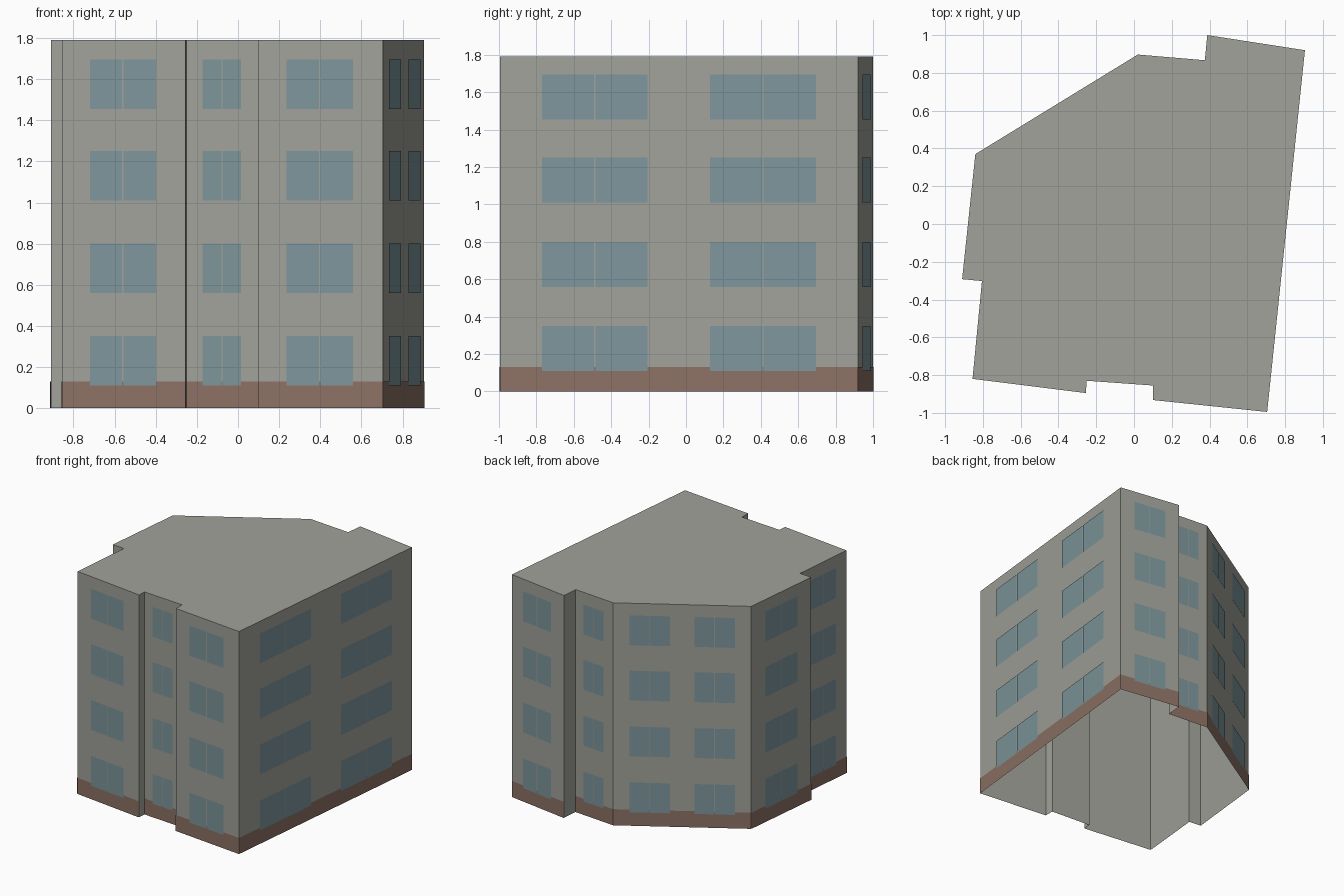
import bpy
from mathutils import Vector

if "Cube" in bpy.data.objects:
    bpy.data.objects.remove(bpy.data.objects["Cube"], do_unlink=True)

HEIGHT = 1.79
BASE_TOP = 0.13
SILLS = (0.11, 0.56, 1.01, 1.455)
WINDOW_HEIGHT = 0.24
MULLION = 0.006

# Footprint, clockwise from above
OUTLINE = [Vector(p) for p in (
    (-0.84, 0.37), (0.02, 0.897), (0.375, 0.867), (0.388, 1.0),
    (0.905, 0.92), (0.705, -0.995), (0.10, -0.932), (0.10, -0.855),
    (-0.25, -0.83), (-0.255, -0.895), (-0.855, -0.82), (-0.805, -0.302),
    (-0.91, -0.292))]


def material(name, rgb):
    mat = bpy.data.materials.new(name)
    mat.use_nodes = True
    mat.diffuse_color = (*rgb, 1)
    bsdf = mat.node_tree.nodes["Principled BSDF"]
    bsdf.inputs["Base Color"].default_value = (*rgb, 1)
    bsdf.inputs["Roughness"].default_value = 0.9
    return mat


def add_mesh(name, verts, faces, mat):
    mesh = bpy.data.meshes.new(name)
    mesh.from_pydata(verts, [], faces)
    mesh.materials.append(mat)
    obj = bpy.data.objects.new(name, mesh)
    bpy.context.collection.objects.link(obj)
    return obj


def add_panels(name, quads, mat):
    verts = [v for quad in quads for v in quad]
    faces = [tuple(range(i, i + 4)) for i in range(0, len(verts), 4)]
    return add_mesh(name, verts, faces, mat)


def wall_panel(a, b, start, end, low, high, offset):
    """Outward facing rectangle on wall a-b, between two distances along it."""
    along = (b - a).normalized()
    out = Vector((-along.y, along.x)) * offset
    p, q = a + along * start + out, a + along * end + out
    return [(*q, low), (*p, low), (*p, high), (*q, high)]


concrete = material("grey concrete", (0.36, 0.36, 0.325))
brick = material("brown base", (0.265, 0.168, 0.13))
glass = material("blue grey glass", (0.205, 0.305, 0.33))

# Walls and flat roof, open underneath
n = len(OUTLINE)
verts = [(*p, z) for z in (0, HEIGHT) for p in OUTLINE]
faces = [((i + 1) % n, i, i + n, (i + 1) % n + n) for i in range(n)]
faces.append(tuple(reversed(range(n, 2 * n))))
add_mesh("building_shell", verts, faces, concrete)

# Base bands and windows on every long wall; short returns stay plain
bands, panes = [], []
for i, a in enumerate(OUTLINE):
    b = OUTLINE[(i + 1) % n]
    length = (b - a).length
    if length < 0.2:
        continue
    bands.append(wall_panel(a, b, 0, length, 0, BASE_TOP, 0.003))
    if length > 0.8:
        centres, width = (0.265, 0.735), 0.295 * length
    else:
        centres, width = (0.507,), 0.535 * length
    for centre in centres:
        mid = centre * length
        for sill in SILLS:
            for start, end in ((mid - width / 2, mid - MULLION / 2),
                               (mid + MULLION / 2, mid + width / 2)):
                panes.append(wall_panel(a, b, start, end, sill,
                                        sill + WINDOW_HEIGHT, 0.006))

add_panels("base_band", bands, brick)
add_panels("window_panes", panes, glass)
